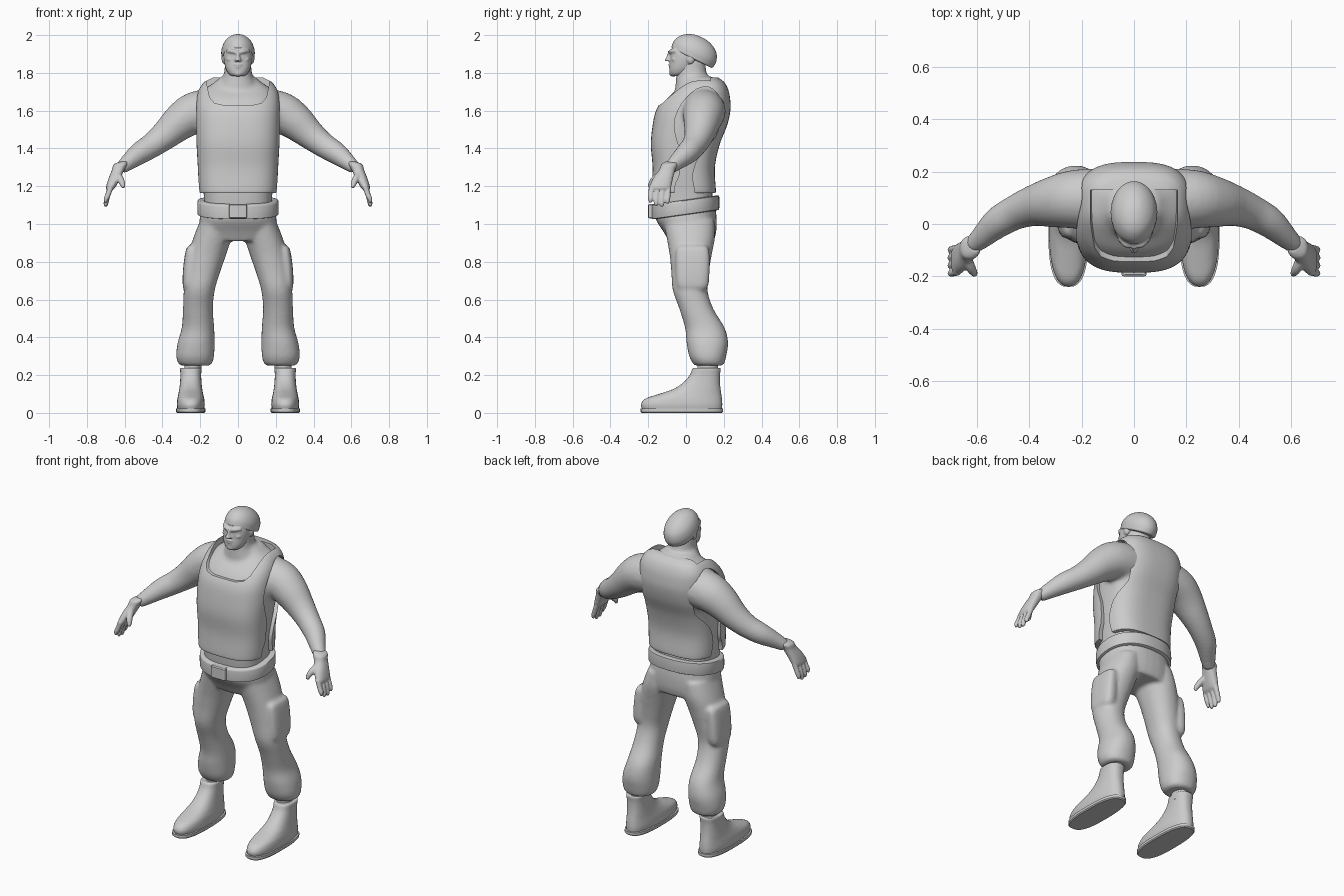
import bpy, math
from mathutils import Vector as V

grey = bpy.data.materials.new("plain grey")
grey.diffuse_color = (0.6, 0.6, 0.6, 1)


def make(name, verts, faces, angle=50):
    me = bpy.data.meshes.new(name)
    me.from_pydata([tuple(v) for v in verts], [], faces)
    me.materials.append(grey)
    ob = bpy.data.objects.new(name, me)
    bpy.context.collection.objects.link(ob)
    finish(ob, angle)
    return ob


def select(obs):
    bpy.ops.object.select_all(action='DESELECT')
    for o in obs:
        o.select_set(True)
    bpy.context.view_layer.objects.active = obs[0]


def finish(ob, angle=50):
    select([ob])
    bpy.ops.object.mode_set(mode='EDIT')
    bpy.ops.mesh.select_all(action='SELECT')
    bpy.ops.mesh.normals_make_consistent(inside=False)
    bpy.ops.object.mode_set(mode='OBJECT')
    bpy.ops.object.shade_smooth_by_angle(angle=math.radians(angle))


def spline(rows, steps):
    """Catmull-Rom through rows of numbers"""
    out = []
    for i in range(len(rows) - 1):
        a, b, c, d = (rows[min(max(j, 0), len(rows) - 1)] for j in (i - 1, i, i + 1, i + 2))
        for s in range(steps):
            t = s / steps
            out.append([q + .5 * t * (r - p + t * (2 * p - 5 * q + 4 * r - w + t * (3 * (q - r) + w - p)))
                        for p, q, r, w in zip(a, b, c, d)])
    return out + [list(rows[-1])]


def skin_rings(name, rings, angle=50):
    n = len(rings[0])
    verts = [p for r in rings for p in r]
    faces = [(k * n + i, k * n + (i + 1) % n, k * n + n + (i + 1) % n, k * n + n + i)
             for k in range(len(rings) - 1) for i in range(n)]
    faces += [tuple(range(n))[::-1], tuple(range(len(verts) - n, len(verts)))]
    return make(name, verts, faces, angle)


def power(c, e):
    return math.copysign(abs(c) ** (2 / e), c)


def loft(name, rows, e=2.2, n=32, steps=4, tilt=0, angle=50):
    """rows: x, y, z, half width in x, half depth in y"""
    rings = []
    for x, y, z, rx, ry in spline(rows, steps):
        ring = []
        for i in range(n):
            a = math.tau * i / n
            s = ry * power(math.sin(a), e)
            ring.append(V((x + rx * power(math.cos(a), e), y + s * math.cos(tilt), z + s * math.sin(tilt))))
        rings.append(ring)
    return skin_rings(name, rings, angle)


def tube(name, rows, n=20, steps=4):
    """rows: x, y, z, radius, swept square to the path"""
    pts = spline(rows, steps)
    cs = [V(p[:3]) for p in pts]
    rings = []
    for k, c in enumerate(cs):
        t = (cs[min(k + 1, len(cs) - 1)] - cs[max(k - 1, 0)]).normalized()
        u = t.cross(V((0, 1, 0))).normalized()
        w = t.cross(u)
        rings.append([c + pts[k][3] * (u * math.cos(math.tau * i / n) + w * math.sin(math.tau * i / n))
                      for i in range(n)])
    return skin_rings(name, rings)


def ball(name, c, r):
    rows = [(c[0], c[1], c[2] + r[2] * math.sin(a), r[0] * math.cos(a), r[1] * math.cos(a))
            for a in [math.radians(d) for d in range(-88, 89, 22)]]
    return loft(name, rows, 2, 16, 1)


def apply(ob, kind, **props):
    m = ob.modifiers.new(kind, kind)
    for k, v in props.items():
        setattr(m, k, v)
    select([ob])
    bpy.ops.object.modifier_apply(modifier=m.name)


def fuse(name, parts, voxel, smooth):
    select(parts)
    bpy.ops.object.join()
    ob = parts[0]
    ob.name = name
    apply(ob, 'REMESH', mode='VOXEL', voxel_size=voxel)
    apply(ob, 'SMOOTH', factor=.5, iterations=smooth)
    finish(ob)
    return ob


def prism(axis, prof, lo, hi):
    """profile extruded along x or y, used as a cutter"""
    f = (lambda p, d: V((d, p[0], p[1]))) if axis == 'x' else (lambda p, d: V((p[0], d, p[1])))
    return skin_rings("cutter", [[f(p, d) for p in prof] for d in (lo, hi)])


def cut(ob, cutter):
    apply(ob, 'BOOLEAN', operation='DIFFERENCE', object=cutter, solver='EXACT')
    bpy.data.objects.remove(cutter)


SIDES = ((1, "right"), (-1, "left"))

# body: torso, neck and arms fused together
trunk = [(1.06, 0, .18, .15), (1.16, -.01, .182, .15), (1.3, -.015, .195, .148), (1.42, -.005, .205, .165),
         (1.52, .02, .212, .182), (1.6, .038, .212, .18), (1.66, .055, .205, .16), (1.71, .075, .18, .125),
         (1.75, .075, .125, .09), (1.78, .065, .09, .08)]
parts = [loft("trunk", [(0, y, z, rx, ry) for z, y, rx, ry in trunk], 2.7),
         loft("neck", [(0, .06, 1.66, .13, .12), (0, .045, 1.74, .1, .1),
                       (0, .03, 1.79, .075, .082), (0, .025, 1.88, .068, .075)])]
for s, side in SIDES:
    parts.append(tube("arm", [(s * x, y, z, r) for x, y, z, r in (
        (.1, .095, 1.605, .115), (.22, .095, 1.59, .113), (.3, .085, 1.545, .1), (.38, .07, 1.475, .08),
        (.45, .045, 1.42, .067), (.52, .005, 1.375, .06), (.58, -.05, 1.328, .045), (.62, -.085, 1.295, .034))]))
fuse("body", parts, .011, 8)

# vest: a slightly larger trunk with neck, armhole and side gap cut away
shell = [(1.165, -.012, .2, .165), (1.18, -.012, .207, .17), (1.3, -.012, .213, .165), (1.42, -.004, .22, .182),
         (1.52, .02, .226, .197), (1.6, .038, .226, .197), (1.66, .056, .221, .178), (1.71, .076, .208, .148),
         (1.75, .088, .18, .115), (1.775, .095, .14, .075)]
vest = loft("vest", [(0, y, z, rx, ry) for z, y, rx, ry in shell], 2.9, 64, 6, 0, 40)
neck = [(-.18, 1.95), (-.165, 1.74), (-.15, 1.67), (-.125, 1.64), (-.08, 1.63)]
cut(vest, prism('y', neck + [(-x, z) for x, z in neck[::-1]], -1, .13))
hole = spline([(-.06, 1.0), (-.06, 1.19), (-.035, 1.26), (-.03, 1.38), (-.055, 1.47), (-.06, 1.55), (-.02, 1.64),
               (.05, 1.71), (.12, 1.725), (.18, 1.67), (.19, 1.58), (.155, 1.46), (.07, 1.36), (.035, 1.27),
               (.04, 1.2), (.08, 1.0)], 3)
for s, side in SIDES:
    cut(vest, prism('x', hole, s * .15, s * .5))
finish(vest, 40)

# trousers: hips and legs fused together
parts = [loft("hips", [(0, .0, 1.1, .19, .155), (0, 0, 1.03, .203, .162), (0, .02, .96, .205, .14),
                       (0, .028, .91, .19, .12)], 2.4)]
for s, side in SIDES:
    parts.append(loft("leg", [(s * x, y, z, rx, ry) for x, y, z, rx, ry in (
        (.115, .015, 1.02, .085, .135), (.135, .025, .93, .1, .128), (.162, .025, .84, .1, .112),
        (.185, .022, .75, .092, .1), (.205, .022, .65, .082, .092), (.212, .055, .55, .079, .09),
        (.212, .1, .45, .086, .105), (.222, .113, .37, .098, .11), (.227, .115, .3, .1, .098),
        (.227, .12, .26, .088, .082), (.227, .12, .25, .07, .07))]))
    parts.append(loft("thigh_pocket", [(s * x, .035, z, rx, ry) for x, z, rx, ry in (
        (.235, .885, .015, .05), (.242, .87, .032, .085), (.25, .77, .04, .09), (.255, .67, .037, .082),
        (.25, .645, .02, .05))], 3))
fuse("trousers", parts, .01, 6)

# belt, its loops edge and buckle
loft("belt", [(0, -.003, 1.048, .19, .155), (0, -.003, 1.05, .209, .176), (0, -.003, 1.06, .215, .181),
              (0, -.003, 1.115, .215, .181), (0, -.003, 1.126, .209, .176), (0, -.003, 1.128, .19, .155)],
     2.3, 48, 2, .14)
loft("buckle", [(0, -.18, 1.03, .043, .013), (0, -.182, 1.035, .047, .018),
                (0, -.182, 1.1, .047, .018), (0, -.18, 1.105, .043, .013)], 8, 32, 1, 0, 30)

for s, side in SIDES:
    # boots
    loft(side + "_sole", [(s * .25, -.022, z, rx, ry) for z, rx, ry in (
        (0, .072, .212), (.006, .077, .218), (.022, .077, .218), (.024, .07, .21))], 2.7, 40, 1, 0, 35)
    loft(side + "_boot", [(s * .25, (a + b) / 2, z, rx, (b - a) / 2) for a, b, z, rx in (
        (-.23, .19, .015, .07), (-.238, .192, .045, .074), (-.215, .19, .075, .071), (-.15, .187, .098, .066),
        (-.07, .183, .125, .061), (-.015, .18, .16, .057), (.02, .18, .2, .055), (.035, .183, .235, .056),
        (.05, .17, .237, .045))], 2.4, 40)
    loft(side + "_sock", [(s * .24, .115, .2, .045, .055), (s * .238, .115, .28, .045, .055)], 2)
    # gloves
    parts = [loft("palm", [(s * x, y, z, rx, ry) for x, y, z, rx, ry in (
        (.605, -.08, 1.33, .02, .03), (.622, -.088, 1.315, .037, .043), (.635, -.1, 1.285, .033, .043),
        (.655, -.122, 1.24, .031, .053), (.674, -.137, 1.195, .025, .057), (.68, -.14, 1.18, .014, .045))], 2.4, 24)]
    for i in range(4):
        y = -.092 - .03 * i
        drop = (.015, 0, .003, .022)[i]
        parts.append(tube("finger", [(s * .672, y, 1.2, .015), (s * .69, y - .004, 1.15, .0145),
                                     (s * .699, y - .006, 1.11 + drop, .013),
                                     (s * .7, y - .006, 1.092 + drop, .008)], 12))
    parts.append(tube("thumb", [(s * .64, -.13, 1.26, .022), (s * .622, -.168, 1.235, .019),
                                (s * .61, -.187, 1.207, .014), (s * .607, -.192, 1.19, .008)], 12))
    fuse(side + "_glove", parts, .005, 3)

# head with nose, brow, cheeks, lips and chin fused in
parts = [loft("skull", [(0, -.045, 1.783, .03, .03), (0, -.035, 1.793, .048, .05), (0, -.022, 1.82, .064, .066),
                        (0, -.005, 1.86, .074, .08), (0, .01, 1.9, .077, .093), (0, .02, 1.95, .07, .09)], 2.3),
         loft("nose", [(0, -.085, 1.862, .016, .018), (0, -.09, 1.868, .018, .023), (0, -.087, 1.885, .011, .017),
                       (0, -.082, 1.915, .009, .013)], 2, 16),
         ball("chin", (0, -.068, 1.797, ), (.028, .022, .017)),
         ball("upper_lip", (0, -.082, 1.844), (.026, .012, .006)),
         ball("lower_lip", (0, -.08, 1.831), (.023, .012, .006))]
for s, side in SIDES:
    parts.append(tube("brow", [(s * .004, -.082, 1.908, .01), (s * .03, -.078, 1.914, .012),
                               (s * .058, -.052, 1.916, .009)], 12))
    parts.append(ball("cheek", (s * .042, -.055, 1.872), (.02, .022, .014)))
    parts.append(ball("ear", (s * .075, .025, 1.875), (.012, .022, .028)))
fuse("head", parts, .005, 2)

# knitted cap, tipped back
t = .46
cap = [(-.004, .078, .112), (0, .086, .12), (.012, .088, .124), (.04, .088, .124), (.075, .076, .108),
       (.1, .054, .078), (.115, .028, .04), (.119, .006, .01)]
loft("cap", [(0, .032 + h * math.sin(t), 1.881 + h * math.cos(t), rx, ry) for h, rx, ry in cap], 2, 40, 4, -t)
